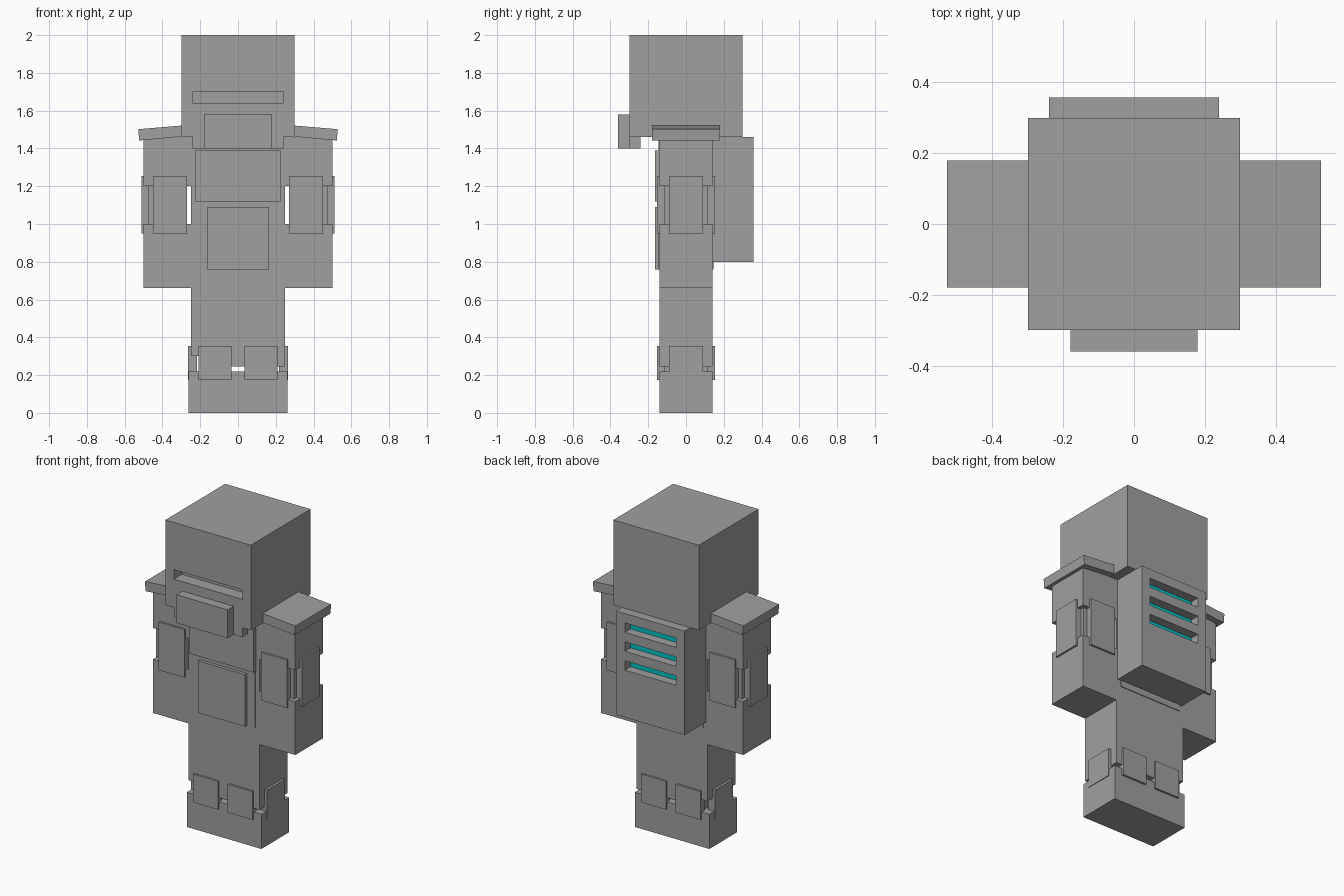
import bpy

cube = bpy.data.objects.get("Cube")
if cube:
    bpy.data.objects.remove(cube, do_unlink=True)


def make_material(name, color):
    mat = bpy.data.materials.new(name)
    mat.use_nodes = True
    mat.diffuse_color = color
    for node in mat.node_tree.nodes:
        if node.type == 'BSDF_PRINCIPLED':
            node.inputs["Base Color"].default_value = color
    return mat


GREY = make_material("armor grey", (0.35, 0.35, 0.35, 1))
TEAL = make_material("vent teal", (0.0, 0.55, 0.57, 1))


def prism(name, profile, y, mat=GREY):
    """Extrude an x-z outline (counter-clockwise from the front) along y."""
    n = len(profile)
    verts = [(x, d, z) for d in y for x, z in profile]
    faces = [list(range(n)), list(range(2 * n - 1, n - 1, -1))]
    faces += [[(i + 1) % n, i, i + n, (i + 1) % n + n] for i in range(n)]
    mesh = bpy.data.meshes.new(name)
    mesh.from_pydata(verts, [], faces)
    mesh.materials.append(mat)
    ob = bpy.data.objects.new(name, mesh)
    bpy.context.collection.objects.link(ob)
    return ob


def box(name, x, y, z, mat=GREY):
    return prism(name, [(x[0], z[0]), (x[1], z[0]), (x[1], z[1]), (x[0], z[1])], y, mat)


def cut(ob, x, y, z):
    """Cut a box-shaped recess."""
    cutter = box("cutter", x, y, z)
    cutter.hide_render = True
    mod = ob.modifiers.new("recess", 'BOOLEAN')
    mod.operation = 'DIFFERENCE'
    mod.solver = 'EXACT'
    mod.object = cutter
    bpy.context.view_layer.objects.active = ob
    bpy.ops.object.modifier_apply(modifier=mod.name)
    bpy.data.objects.remove(cutter, do_unlink=True)


def span(side, a, b):
    """A mirrored x range, always in rising order."""
    return tuple(sorted((side * a, side * b)))


# Head with visor slot, chin and mouthpiece
head = box("head", (-.3, .3), (-.3, .3), (1.46, 2))
cut(head, (-.24, .24), (-.4, -.22), (1.64, 1.7))
box("chin", (-.24, .24), (-.3, -.24), (1.4, 1.5))
box("mouthpiece", (-.18, .18), (-.36, -.29), (1.4, 1.58))

# Torso, vest and front plates
box("torso", (-.25, .25), (-.14, .14), (.66, 1.46))
box("vest", (-.22, .22), (-.145, .145), (.76, 1.45))
box("chest_plate", (-.225, .225), (-.165, -.13), (1.12, 1.39))
box("belly_plate", (-.165, .165), (-.165, -.13), (.76, 1.09))

# Backpack with three lit vents
pack = box("backpack", (-.24, .24), (.14, .357), (.8, 1.46))
for i in range(3):
    z = 1.34 - .12 * i
    cut(pack, (-.18, .18), (.297, .5), (z, z + .06))
    box("vent_light", (-.18, .18), (.294, .3), (z, z + .06), TEAL)

# Legs above the ankle gap, boots below
box("legs", (-.25, .25), (-.14, .14), (.3, .66))
box("lower_legs", (-.2, .25), (-.14, .14), (.245, .3))
box("boots", (-.262, .262), (-.14, .14), (0, .22))

for s, side in ((1, "left"), (-1, "right")):
    # Arms with a narrower elbow
    box(side + "_upper_arm", span(s, .25, .5), (-.14, .14), (1.2, 1.46))
    box(side + "_forearm", span(s, .25, .5), (-.14, .14), (.66, 1))
    box(side + "_elbow", span(s, .275, .475), (-.115, .115), (.98, 1.22))
    box(side + "_ankle", span(s, .04, .2), (-.115, .115), (.2, .32))

    # Sloping shoulder pad
    outline = [(.24, 1.468), (.523, 1.442), (.528, 1.502), (.24, 1.526)]
    if s < 0:
        outline = [(-x, z) for x, z in reversed(outline)]
    prism(side + "_shoulder_pad", outline, (-.18, .18))

    # Elbow and ankle guards on front, back and outer side
    for name, inner, outer, edge, low, high in (
            ("elbow", .27, .45, .512, .95, 1.255),
            ("ankle", .035, .208, .266, .175, .355)):
        x = span(s, inner, outer)
        box(f"{side}_{name}_guard_front", x, (-.153, -.11), (low, high))
        box(f"{side}_{name}_guard_back", x, (.11, .153), (low, high))
        box(f"{side}_{name}_guard_side", span(s, edge - .05, edge),
            (-.09, .09), (low, high))
